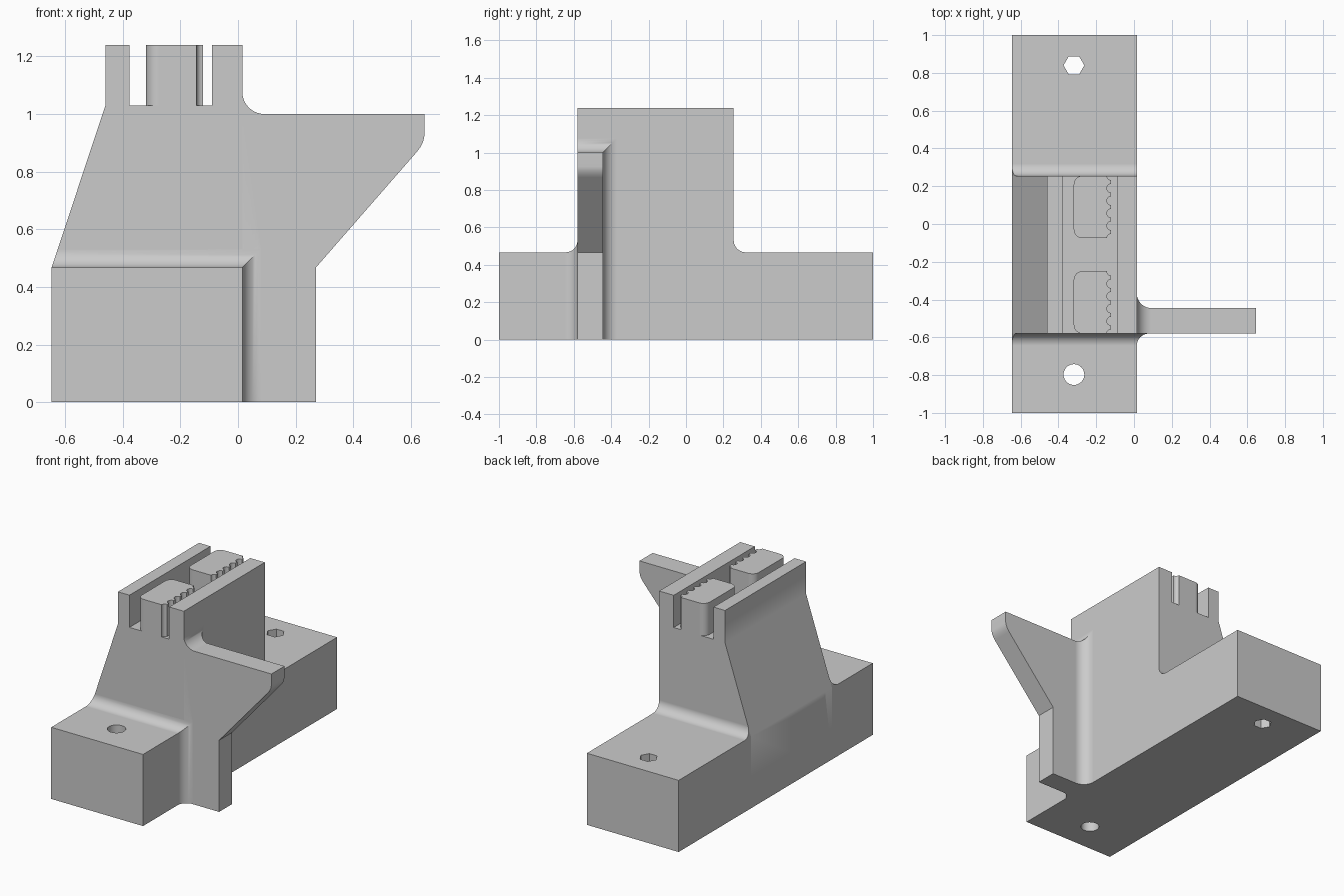
import bpy, bmesh
from math import sin, cos, pi, sqrt, radians

if "Cube" in bpy.data.objects:
    bpy.data.objects.remove(bpy.data.objects["Cube"])

XL, X0 = -0.647, 0.015        # base left / right
YF, YB, YA = -0.58, 0.255, -0.445   # tower front / back, arm rear
Z0, ZTOP, ZFLOOR, ZARM = 0.467, 1.24, 1.03, 1.0
R1, R2, SEG = 0.064, 0.077, 10      # base and arm fillet radii

grey = bpy.data.materials.new("plain grey")
grey.diffuse_color = (0.6, 0.6, 0.6, 1)
grey.use_nodes = True
grey.node_tree.nodes["Principled BSDF"].inputs["Base Color"].default_value = grey.diffuse_color


def loft(name, rings):
    """Closed solid through rings that share a point count."""
    bm = bmesh.new()
    vs = [[bm.verts.new(p) for p in ring] for ring in rings]
    n = len(vs[0])
    for a, b in zip(vs, vs[1:]):
        for i in range(n):
            j = (i + 1) % n
            bm.faces.new((a[i], a[j], b[j], b[i]))
    bm.faces.new(vs[0])
    bm.faces.new(vs[-1])
    bmesh.ops.remove_doubles(bm, verts=bm.verts[:], dist=1e-5)
    bmesh.ops.recalc_face_normals(bm, faces=bm.faces[:])
    me = bpy.data.meshes.new(name)
    bm.to_mesh(me)
    bm.free()
    me.materials.append(grey)
    ob = bpy.data.objects.new(name, me)
    bpy.context.collection.objects.link(ob)
    return ob


def prism_y(name, pts, y0, y1):
    return loft(name, [[(x, y, z) for x, z in pts] for y in (y0, y1)])


def prism_z(name, pts, z0, z1):
    return loft(name, [[(x, y, z) for x, y in pts] for z in (z0, z1)])


def combine(target, other, op):
    mod = target.modifiers.new("combine", 'BOOLEAN')
    mod.operation, mod.solver, mod.object = op, 'EXACT', other
    bpy.context.view_layer.objects.active = target
    bpy.ops.object.modifier_apply(modifier=mod.name)
    bpy.data.objects.remove(other, do_unlink=True)


def fillet(r):
    """(distance from wall, growth) pairs, from the wall outwards."""
    ts = [pi / 2 * i / SEG for i in range(SEG + 1)]
    return [(r - r * cos(t), r - r * sin(t)) for t in ts]


# base bar with fillets rising into the tower and arm
def left(z):
    return XL + max(0, z - Z0) * (-0.46 - XL) / (ZFLOOR - Z0)


def base_ring(y, dx, dz):
    z = Z0 + dz
    return [(XL, y, 0), (X0 + dx, y, 0), (X0 + dx, y, z), (left(z), y, z), (XL, y, Z0)]


layers = [(-1, 0, 0)]
layers += [(YF - d, g, g) for d, g in reversed(fillet(R1))]
layers += [(-0.51, R1, R1), (-0.48, 0, R1)]
layers += [(YB + d, 0, g) for d, g in fillet(R1)]
layers += [(1, 0, 0)]
bracket = loft("bracket_body", [base_ring(*l) for l in layers])

# tower with the open trough across its top
tower = prism_y("tower", [(XL, 0), (X0, 0), (X0, ZTOP), (-0.09, ZTOP), (-0.09, ZFLOOR),
                          (-0.377, ZFLOOR), (-0.377, ZTOP), (-0.46, ZTOP),
                          (-0.46, ZFLOOR), (XL, Z0)], YF, YB)

# side arm and the fillets that blend it into the tower
arm = prism_y("arm", [(-0.04, 0), (0.27, 0), (0.27, Z0), (0.62, 0.868), (0.632, 0.884),
                      (0.642, 0.903), (0.647, 0.925), (0.647, ZARM), (-0.04, ZARM)], YF, YA)
arm_fillet = loft("arm_fillet", [
    [(x, YF, 0), (x, YA + g, 0), (x, YA + g, ZARM + g), (x, YF, ZARM + g)]
    for x, g in [(-0.05, R2)] + [(X0 + d, g) for d, g in fillet(R2)]])


# belt clamp blocks: rounded on the left, round grooves on the right
def clamp_outline(y0, length=0.33, teeth=5, xe=-0.121, r=0.023, xl=-0.319, c=0.045):
    pts, y1 = [], y0 + length
    for k in range(teeth + 1):
        yk = y0 + k * length / teeth
        for s in range(-5, 6):
            if (k == 0 and s < 0) or (k == teeth and s > 0):
                continue
            t = s / 5 * pi / 2
            pts.append((xe - r * cos(t), yk + r * sin(t)))
    for cy, start in ((y1 - c, pi / 2), (y0 + c, pi)):
        for s in range(9):
            t = start + s / 8 * pi / 2
            pts.append((xl + c + c * cos(t), cy + c * sin(t)))
    return pts


clamps = [prism_z("belt_clamp", clamp_outline(y), ZFLOOR - 0.01, ZTOP)
          for y in (YF, YB - 0.33)]

for part in [tower, arm, arm_fillet] + clamps:
    combine(bracket, part, 'UNION')

# bolt hole at the front, hexagonal nut hole at the back
for y, n in ((-0.797, 32), (0.84, 6)):
    ring = [(-0.318 + 0.055 * cos(2 * pi * i / n), y + 0.055 * sin(2 * pi * i / n))
            for i in range(n)]
    combine(bracket, prism_z("hole_cutter", ring, -0.1, 0.7), 'DIFFERENCE')

# smooth fillets, crisp edges, flat planes kept flat
bpy.ops.object.select_all(action='DESELECT')
bracket.select_set(True)
bpy.context.view_layer.objects.active = bracket
bpy.ops.object.shade_smooth_by_angle(angle=radians(24))
wn = bracket.modifiers.new("flat_planes", 'WEIGHTED_NORMAL')
wn.keep_sharp, wn.weight = True, 100
